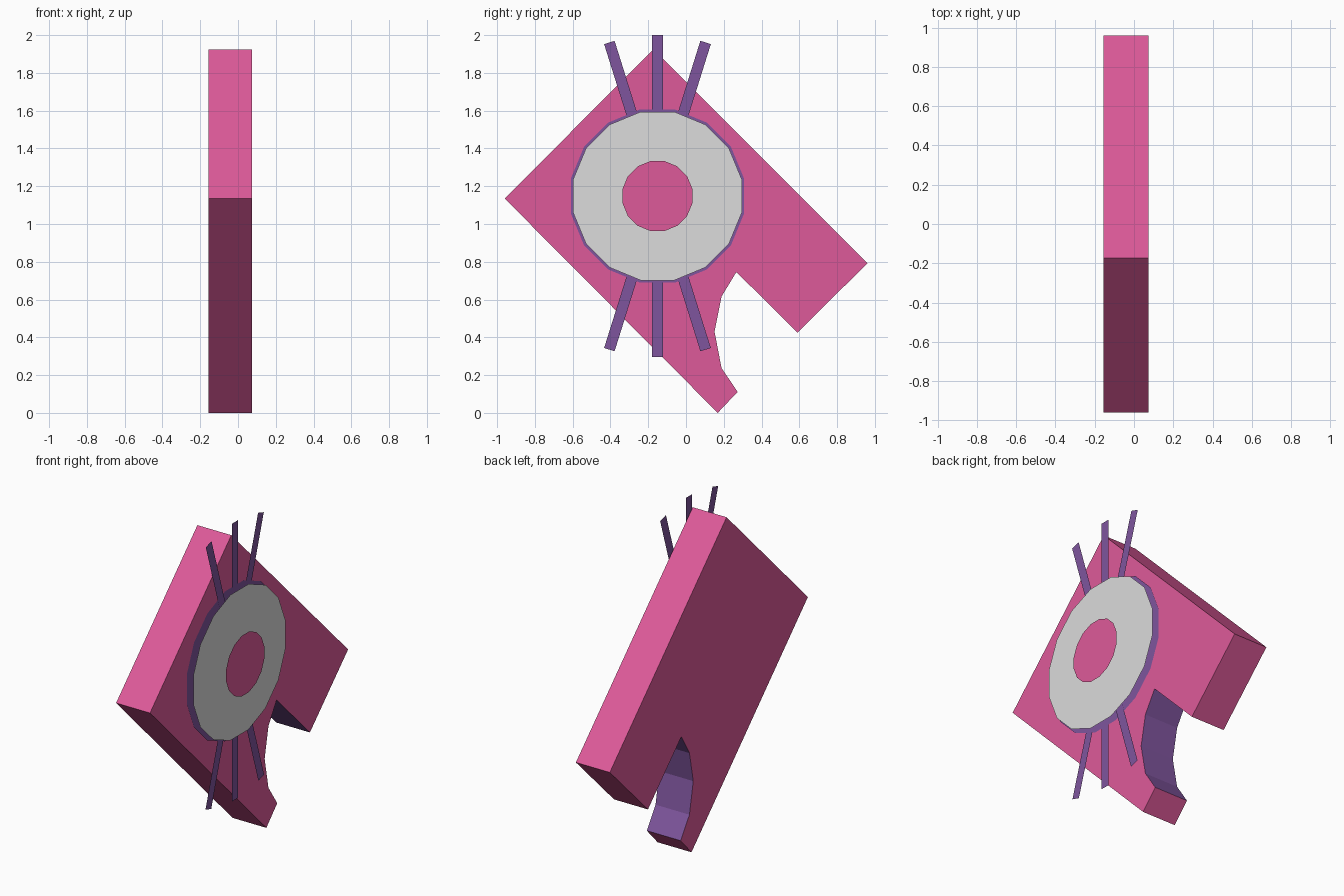
import bpy, bmesh, math

if "Cube" in bpy.data.objects:
    bpy.data.objects.remove(bpy.data.objects["Cube"])


def material(name, rgb):
    m = bpy.data.materials.new(name)
    lin = [((c / 255 + 0.055) / 1.055) ** 2.4 for c in rgb]
    m.diffuse_color = (*lin, 1)
    m.use_nodes = True
    m.node_tree.nodes["Principled BSDF"].inputs["Base Color"].default_value = m.diffuse_color
    return m


PINK = material("pink", (222, 90, 154))
PURPLE = material("purple", (127, 85, 157))
GREY = material("light grey", (220, 220, 220))

CY, CZ = -0.151, 1.148       # dial centre
BACK, FACE = -0.155, 0.075   # slab thickness range in x


def finish(name, bm, mats):
    mesh = bpy.data.meshes.new(name)
    bm.to_mesh(mesh)
    bm.free()
    for m in mats:
        mesh.materials.append(m)
    ob = bpy.data.objects.new(name, mesh)
    bpy.context.collection.objects.link(ob)
    return ob


def plate(name, x, points, mat):
    """Flat sheet facing +x, outline given in (y, z)."""
    bm = bmesh.new()
    bm.faces.new([bm.verts.new((x, y, z)) for y, z in points])
    return finish(name, bm, [mat])


# Slab: tilted L-shaped profile with a curved notch, notch walls purple
profile = [(-0.172, 1.925), (-0.96, 1.135), (0.168, 0), (0.273, 0.111),
           (0.188, 0.238), (0.151, 0.43), (0.188, 0.616), (0.267, 0.746),
           (0.59, 0.424), (0.96, 0.792)]
NOTCH = range(3, 8)
bm = bmesh.new()
front = [bm.verts.new((FACE, y, z)) for y, z in profile]
back = [bm.verts.new((BACK, y, z)) for y, z in profile]
bm.faces.new(front)
bm.faces.new(back[::-1])
n = len(profile)
for i in range(n):
    j = (i + 1) % n
    wall = bm.faces.new((front[i], back[i], back[j], front[j]))
    wall.material_index = 1 if i in NOTCH else 0
bmesh.ops.recalc_face_normals(bm, faces=bm.faces)
finish("slab", bm, [PINK, PURPLE])


# Dial: three stacked sixteen-sided sheets
def disc(name, x, radius, mat):
    angles = [(k + 0.5) * math.tau / 16 for k in range(16)]
    plate(name, x, [(CY + radius * math.cos(a), CZ + radius * math.sin(a))
                    for a in angles], mat)


disc("dial_rim", 0.080, 0.468, PURPLE)
disc("dial_face", 0.115, 0.455, GREY)
disc("dial_centre", 0.155, 0.189, PINK)

# Spokes: three long flat bars crossing behind the dial
W, H = 0.029, 0.852
for k, tilt in enumerate((-17.4, 0, 17.4)):
    c, s = math.cos(math.radians(tilt)), math.sin(math.radians(tilt))
    corners = [(-W, -H), (W, -H), (W, H), (-W, H)]
    plate(f"spoke_bar_{k + 1}", 0.083 + 0.001 * k,
          [(CY + u * c - v * s, CZ + u * s + v * c) for u, v in corners], PURPLE)
